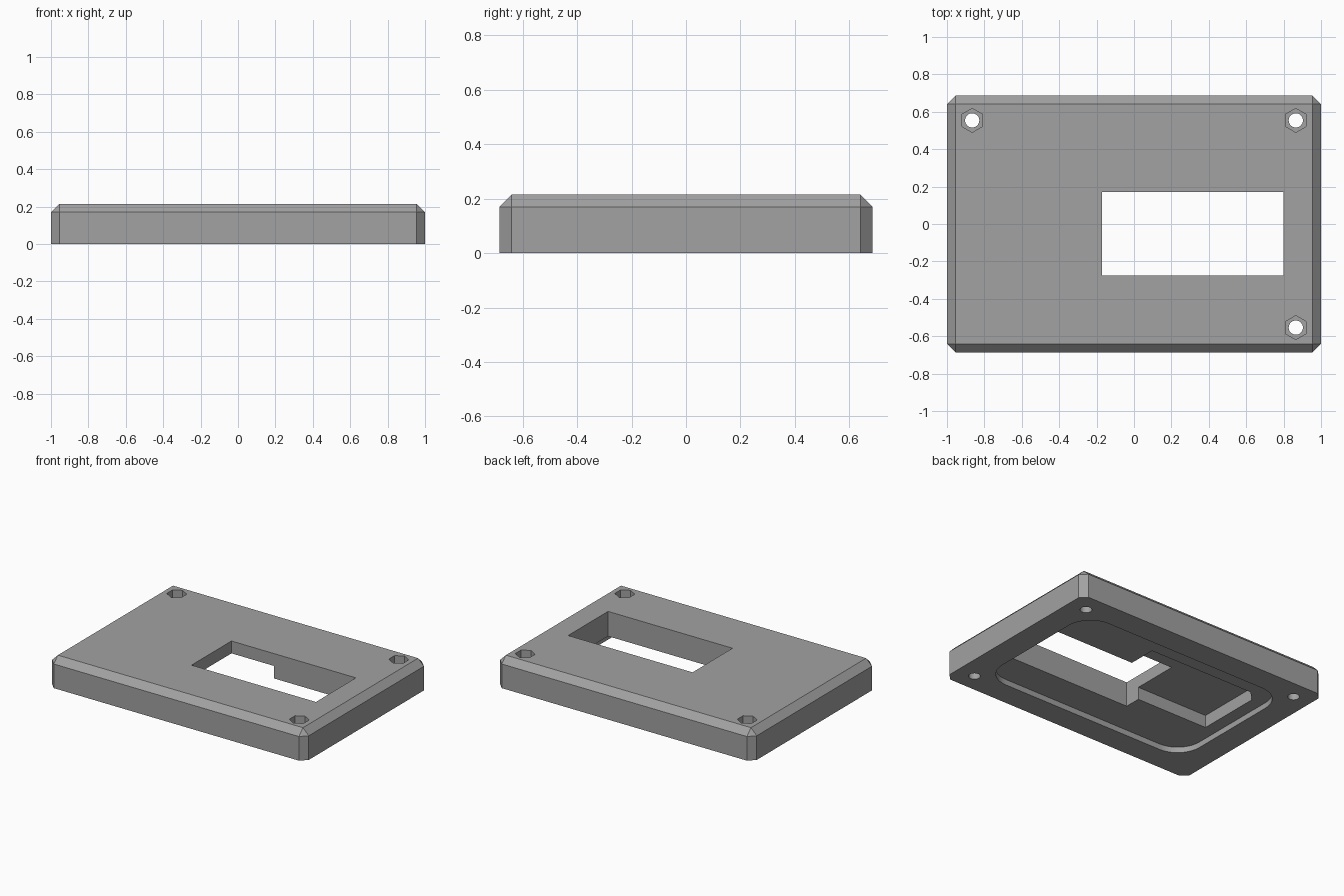
import bpy, bmesh, math

if "Cube" in bpy.data.objects:
    bpy.data.objects.remove(bpy.data.objects["Cube"])

HEIGHT = 0.215
CHAMFER = 0.045

grey = bpy.data.materials.new("mid grey")
grey.diffuse_color = (0.36, 0.36, 0.36, 1)
grey.use_nodes = True
grey.node_tree.nodes["Principled BSDF"].inputs["Base Color"].default_value = grey.diffuse_color


def add_object(name, bm):
    mesh = bpy.data.meshes.new(name)
    bm.to_mesh(mesh)
    bm.free()
    mesh.materials.append(grey)
    obj = bpy.data.objects.new(name, mesh)
    bpy.context.collection.objects.link(obj)
    return obj


def prism(name, outline, z0, z1):
    """Extrude a flat outline from z0 up to z1."""
    bm = bmesh.new()
    face = bm.faces.new([bm.verts.new((x, y, z0)) for x, y in outline])
    top = bmesh.ops.extrude_face_region(bm, geom=[face])["geom"]
    verts = [v for v in top if isinstance(v, bmesh.types.BMVert)]
    bmesh.ops.translate(bm, verts=verts, vec=(0, 0, z1 - z0))
    bmesh.ops.recalc_face_normals(bm, faces=bm.faces)
    return add_object(name, bm)


def circle(cx, cy, r, sides, start=0.0):
    return [(cx + r * math.cos(start + math.tau * i / sides),
             cy + r * math.sin(start + math.tau * i / sides)) for i in range(sides)]


def rounded_rect(hx, hy, r, steps=10):
    points = []
    for k, (sx, sy) in enumerate([(1, 1), (-1, 1), (-1, -1), (1, -1)]):
        for i in range(steps + 1):
            a = math.pi / 2 * (k + i / steps)
            points.append((sx * (hx - r) + r * math.cos(a), sy * (hy - r) + r * math.sin(a)))
    return points


def cut(target, cutter):
    mod = target.modifiers.new("cut", "BOOLEAN")
    mod.operation = "DIFFERENCE"
    mod.solver = "EXACT"
    mod.object = cutter
    bpy.context.view_layer.objects.active = target
    bpy.ops.object.modifier_apply(modifier=mod.name)
    bpy.data.objects.remove(cutter)


# Cover plate: slab with chamfered top and upright edges
plate = prism("cover_plate", [(-1, -0.686), (1, -0.686), (1, 0.686), (-1, 0.686)], 0, HEIGHT)
bm = bmesh.new()
bm.from_mesh(plate.data)
edges = [e for e in bm.edges if max(v.co.z for v in e.verts) > 0.01]
bmesh.ops.bevel(bm, geom=edges, offset=CHAMFER, segments=1, affect="EDGES")
bm.to_mesh(plate.data)
bm.free()

# Shallow rounded recess underneath
cut(plate, prism("recess_cutter", rounded_rect(0.82, 0.51, 0.18), -0.1, 0.04))

# Deeper pocket beside the window, with one clipped corner
pocket = [(-0.73, -0.16), (0.16, -0.16), (0.16, 0.37), (-0.66, 0.37), (-0.73, 0.30)]
cut(plate, prism("pocket_cutter", pocket, -0.1, 0.128))

# Display window
window = [(-0.17, -0.275), (0.80, -0.275), (0.80, 0.17), (-0.17, 0.17)]
cut(plate, prism("window_cutter", window, -0.2, 0.4))

# Screw holes with hexagonal nut sockets in three corners
for x, y in [(-0.865, 0.554), (0.865, 0.554), (0.865, -0.554)]:
    cut(plate, prism("hole_cutter", circle(x, y, 0.038, 32), -0.2, 0.4))
    cut(plate, prism("nut_cutter", circle(x, y, 0.064, 6, math.pi / 2), 0.105, 0.4))

# Smooth only the gently curved walls
bpy.ops.object.select_all(action="DESELECT")
plate.select_set(True)
bpy.context.view_layer.objects.active = plate
bpy.ops.object.shade_smooth_by_angle(angle=math.radians(25))
